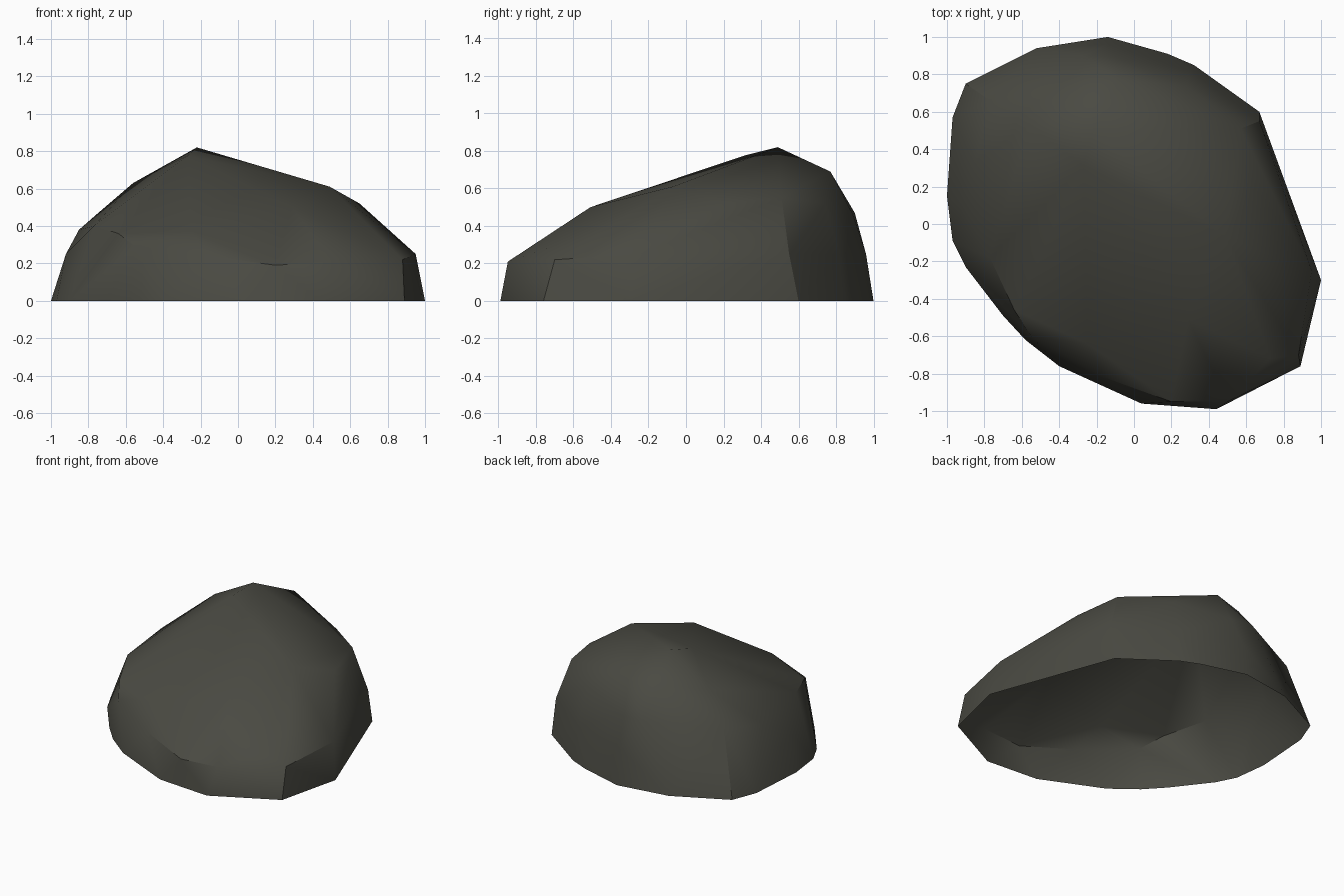
import bpy
import bmesh
import math

# Remove the default object only
default_cube = bpy.data.objects.get("Cube")
if default_cube:
    bpy.data.objects.remove(default_cube, do_unlink=True)


def make_material(name, colour):
    """One flat colour, shown in the viewport and in a render."""
    material = bpy.data.materials.new(name)
    material.use_nodes = True
    material.diffuse_color = colour
    shader = next(n for n in material.node_tree.nodes if n.type == "BSDF_PRINCIPLED")
    shader.inputs["Base Color"].default_value = colour
    shader.inputs["Roughness"].default_value = 0.9
    return material


def make_boulder(name, rings, material):
    """Wrap a convex skin around the rings of corner points, open underneath."""
    bm = bmesh.new()
    for ring in rings:
        for corner in ring:
            bm.verts.new(corner)
    hull = bmesh.ops.convex_hull(bm, input=bm.verts)

    # Drop the corners that ended up inside the skin
    loose = [v for v in bm.verts if not v.link_faces]
    bmesh.ops.delete(bm, geom=loose, context="VERTS")

    # Open the underside
    floor = [f for f in bm.faces if all(v.co.z < 0.001 for v in f.verts)]
    bmesh.ops.delete(bm, geom=floor, context="FACES")
    bmesh.ops.recalc_face_normals(bm, faces=bm.faces)
    if sum(f.normal.z for f in bm.faces) < 0:
        bmesh.ops.reverse_faces(bm, faces=bm.faces)

    mesh = bpy.data.meshes.new(name)
    bm.to_mesh(mesh)
    bm.free()
    mesh.materials.append(material)
    boulder = bpy.data.objects.new(name, mesh)
    bpy.context.collection.objects.link(boulder)
    return boulder


# Footprint on the ground, going round clockwise from the back
footprint = [(x, y, 0) for x, y in (
    (-.14, 1), (.18, .91), (.32, .85), (.67, .6), (1, -.3), (.89, -.76),
    (.44, -.99), (.04, -.96), (-.4, -.76), (-.58, -.62), (-.7, -.49),
    (-.9, -.23), (-.97, -.09), (-1, .15), (-.97, .57), (-.9, .75), (-.52, .94),
)]

# Shoulder where the steep sides turn into the top
shoulder = (
    (-.14, .96, .25), (.3, .82, .25), (.67, .55, .25), (.95, -.25, .25),
    (.88, -.7, .22), (.73, -.72, .29), (.5, -.95, .21), (.2, -.95, .19),
    (-.16, -.82, .24), (-.55, -.6, .29), (-.64, -.46, .36), (-.77, -.18, .4),
    (-.85, .33, .38), (-.92, .1, .25), (-.77, .66, .45), (-.27, .9, .47),
    (-.1, .89, .46),
)

# Crown with the peak towards the back and a long slope to the front
crown = (
    (-.22, .49, .82), (-.27, .31, .775), (-.56, .53, .63), (-.3, .72, .67),
    (-.08, .77, .69), (.28, .74, .52), (.57, .51, .55), (.65, .19, .52),
    (.49, -.07, .61), (.29, -.51, .5), (-.25, -.64, .37),
)

stone = make_material("dark_grey_stone", (0.068, 0.068, 0.055, 1.0))
boulder = make_boulder("boulder", (footprint, shoulder, crown), stone)

# Soft shading over gentle bends, crisp ridges elsewhere
bpy.ops.object.select_all(action="DESELECT")
boulder.select_set(True)
bpy.context.view_layer.objects.active = boulder
bpy.ops.object.shade_smooth_by_angle(angle=math.radians(32))
